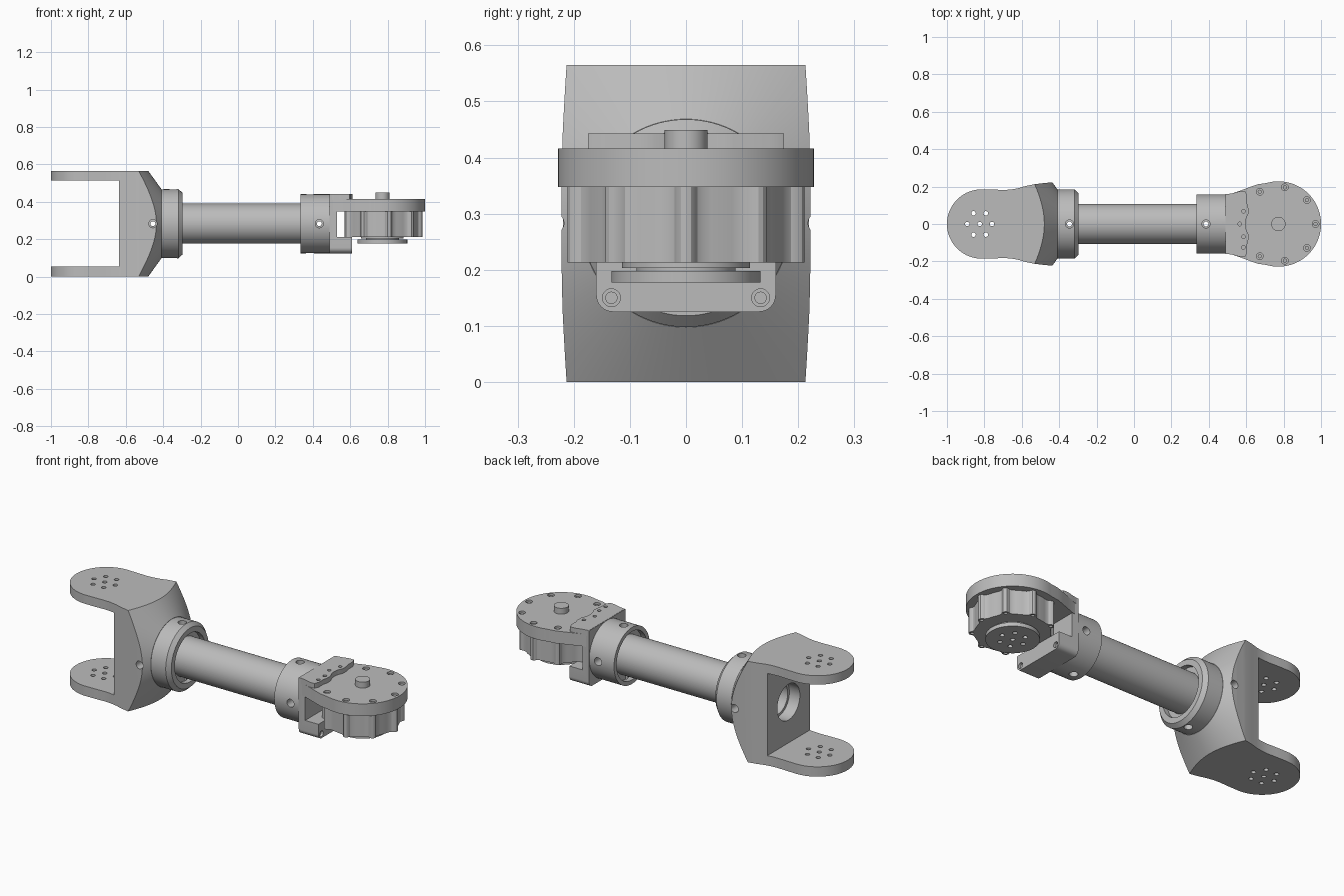
import bpy, bmesh
from math import sin, cos, radians, tau

if "Cube" in bpy.data.objects:
    bpy.data.objects.remove(bpy.data.objects["Cube"])

AXIS_Z = 0.283                     # height of the arm's long axis
MOTOR_X = 0.772                    # motor centre
PAD_X = -0.825                     # centre of the yoke bolt pattern

metal = bpy.data.materials.new("grey metal")
metal.use_nodes = True
GREY = (0.5, 0.5, 0.5, 1)
metal.diffuse_color = GREY
metal.node_tree.nodes["Principled BSDF"].inputs["Base Color"].default_value = GREY


def finish(name, bm):
    bmesh.ops.recalc_face_normals(bm, faces=bm.faces)
    mesh = bpy.data.meshes.new(name)
    bm.to_mesh(mesh)
    bm.free()
    mesh.materials.append(metal)
    obj = bpy.data.objects.new(name, mesh)
    bpy.context.collection.objects.link(obj)
    return obj


def place(axis, a, b, t):
    """Outline point (a, b) at distance t along the axis."""
    return {"x": (t, a, b), "y": (a, t, b), "z": (a, b, t)}[axis]


def prism(name, outline, lo, hi, axis="z"):
    bm = bmesh.new()
    low = [bm.verts.new(place(axis, a, b, lo)) for a, b in outline]
    high = [bm.verts.new(place(axis, a, b, hi)) for a, b in outline]
    bm.faces.new(low)
    bm.faces.new(high)
    n = len(outline)
    for i in range(n):
        j = (i + 1) % n
        bm.faces.new((low[i], low[j], high[j], high[i]))
    return finish(name, bm)


def arc(ca, cb, r, start, end, n):
    angles = [radians(start + (end - start) * i / n) for i in range(n + 1)]
    return [(ca + r * cos(t), cb + r * sin(t)) for t in angles]


def disc(name, a, b, r, lo, hi, axis="z", n=64):
    return prism(name, arc(a, b, r, 0, 360, n)[:-1], lo, hi, axis)


def box(name, x0, x1, y0, y1, z0, z1):
    return prism(name, [(x0, y0), (x1, y0), (x1, y1), (x0, y1)], z0, z1)


def lathe_ring(name, profile, n=96):
    """Closed (x, radius) profile turned around the arm axis."""
    bm = bmesh.new()
    rings = [[bm.verts.new((x, r * cos(tau * i / n), AXIS_Z + r * sin(tau * i / n)))
              for i in range(n)] for x, r in profile]
    for k, ring in enumerate(rings):
        nxt = rings[(k + 1) % len(rings)]
        for i in range(n):
            j = (i + 1) % n
            bm.faces.new((ring[i], ring[j], nxt[j], nxt[i]))
    return finish(name, bm)


def cut(obj, cutters):
    for c in cutters:
        mod = obj.modifiers.new("cut", "BOOLEAN")
        mod.operation, mod.solver, mod.object = "DIFFERENCE", "EXACT", c
    graph = bpy.context.evaluated_depsgraph_get()
    mesh = bpy.data.meshes.new_from_object(obj.evaluated_get(graph))
    obj.modifiers.clear()
    obj.data = mesh
    for c in cutters:
        bpy.data.objects.remove(c)


def cross_hole(x, r, axis):
    """Hole straight across the arm axis."""
    if axis == "y":
        return disc("hole", x, AXIS_Z, r, -0.4, 0.4, "y", 24)
    return disc("hole", x, 0, r, -0.1, 0.7, "z", 24)


def bolt_holes(x, r, lo, hi, radius, count, start=0):
    return [disc("hole", a, b, r, lo, hi, n=20)
            for a, b in arc(x, 0, radius, start, start + 360, count)[:-1]]


def mirrored(half):
    return half + [(a, -b) for a, b in reversed(half)]


# Yoke: waisted plate outline, turned to a cone at the collar, slotted into a fork
side = [(-0.41, 0.224), (-0.47, 0.22), (-0.53, 0.213), (-0.58, 0.203),
        (-0.62, 0.191), (-0.66, 0.184), (-0.7, 0.182), (-0.75, 0.184)]
yoke = prism("yoke", mirrored(side + arc(-0.815, 0, 0.185, 90, 176, 20)), 0, 0.565)
cut(yoke, [
    lathe_ring("cone", [(-0.406, 0.18), (-0.637, 0.5), (-0.3, 0.5), (-0.3, 0.18)], 128),
    box("slot", -1.1, -0.635, -0.4, 0.4, 0.055, 0.515),
    disc("bore", 0, AXIS_Z, 0.1, -0.7, -0.3, "x"),
    cross_hole(-0.455, 0.022, "y"),
    disc("hole", PAD_X, 0, 0.012, -0.1, 0.7, n=20),
] + bolt_holes(PAD_X, 0.012, -0.1, 0.7, 0.066, 6))

# Collar behind the yoke
collar = lathe_ring("yoke_collar", [(-0.43, 0.1), (-0.43, 0.184), (-0.318, 0.185),
                                    (-0.297, 0.165), (-0.297, 0.135), (-0.325, 0.135),
                                    (-0.325, 0.1)])
cut(collar, [cross_hole(-0.345, 0.022, "z")])

# Hollow tube with its cross-pin holes
tube = lathe_ring("tube", [(-0.57, 0.085), (-0.57, 0.107), (0.48, 0.107), (0.48, 0.085)])
cut(tube, [cross_hole(-0.455, 0.013, "y"), cross_hole(-0.345, 0.013, "z"),
           cross_hole(0.435, 0.013, "y"), cross_hole(0.385, 0.013, "z")])

# Socket holding the tube at the motor end
socket = lathe_ring("motor_socket", [(0.335, 0.135), (0.335, 0.158), (0.5, 0.158),
                                     (0.5, 0.1), (0.365, 0.1), (0.365, 0.135)])
cut(socket, [cross_hole(0.435, 0.022, "y"), cross_hole(0.385, 0.022, "z")])

# Bracket: upright wall with a foot, rounded lower corners
outline = (arc(-0.13, 0.155, 0.03, 180, 270, 8) + arc(0.13, 0.155, 0.03, 270, 360, 8)
           + [(0.16, 0.442), (-0.16, 0.442)])
bracket = prism("motor_bracket", outline, 0.488, 0.61, "x")
cut(bracket, [box("window", 0.528, 0.7, -0.3, 0.3, 0.213, 0.6)]
    + [disc("hole", s * 0.133, 0.15, 0.016, 0.58, 0.7, "x", 20) for s in (-1, 1)])
for s, label in ((-1, "right"), (1, "left")):
    disc("bracket_screw_" + label, s * 0.133, 0.15, 0.011, 0.57, 0.6, "x", 20)

# Motor flange: round plate flared into the bracket
flare = [(0.5, 0.158), (0.53, 0.165), (0.575, 0.181), (0.615, 0.196), (0.66, 0.212)]
flange = prism("motor_flange", mirrored(flare + arc(MOTOR_X, 0, 0.228, 106, 2, 40)),
               0.347, 0.416)
flange_holes = [h for i, h in enumerate(bolt_holes(MOTOR_X, 0.018, 0.395, 0.5, 0.199, 9))]
cut(flange, flange_holes)
for i, (a, b) in enumerate(arc(MOTOR_X, 0, 0.199, -120, 120, 6)):
    disc(f"flange_screw_{i + 1}", a, b, 0.011, 0.39, 0.408, n=20)

# Clamp plate over the flange, with a wavy front edge
edge = [(0.49, 0.158), (0.53, 0.165), (0.565, 0.175), (0.595, 0.175), (0.605, 0.15),
        (0.605, 0.11), (0.611, 0.085), (0.611, 0.055), (0.6, 0.03), (0.596, 0.01)]
plate = prism("clamp_plate", mirrored(edge), 0.41, 0.443)
cut(plate, [disc("hole", x, y, 0.01, 0.425, 0.5, n=20) for x, y in
            ((0.585, 0.068), (0.565, 0), (0.585, -0.068), (0.585, -0.125))])

# Ribbed motor body: nine bolt pillars around a drum
ribs = []
for k in range(9):
    for step, r in ((-20, 0.187), (-14, 0.187), (-9, 0.189), (-6, 0.195), (-4.5, 0.205),
                    (-2.5, 0.212), (0, 0.214), (2.5, 0.212), (4.5, 0.205), (6, 0.195),
                    (9, 0.189), (14, 0.187)):
        t = radians(40 * k + step)
        ribs.append((MOTOR_X + r * cos(t), r * sin(t)))
body = prism("motor_body", ribs, 0.213, 0.348)
cut(body, bolt_holes(MOTOR_X, 0.009, 0.1, 0.235, 0.197, 9))

# Shaft cap and stepped output flange
disc("shaft_cap", MOTOR_X, 0, 0.038, 0.41, 0.449)
disc("output_bearing", MOTOR_X, 0, 0.114, 0.203, 0.22)
disc("output_neck", MOTOR_X, 0, 0.088, 0.19, 0.21)
output = disc("output_flange", MOTOR_X, 0, 0.133, 0.177, 0.198)
cut(output, bolt_holes(MOTOR_X, 0.012, 0.1, 0.192, 0.066, 6)
    + [disc("hole", MOTOR_X, 0, 0.012, 0.1, 0.192, n=20)])

# Smooth round surfaces, keep edges crisp
for obj in bpy.context.collection.objects:
    if obj.type == "MESH" and metal.name in obj.data.materials:
        bpy.ops.object.select_all(action="DESELECT")
        obj.select_set(True)
        bpy.context.view_layer.objects.active = obj
        bpy.ops.object.shade_smooth_by_angle(angle=radians(25))
